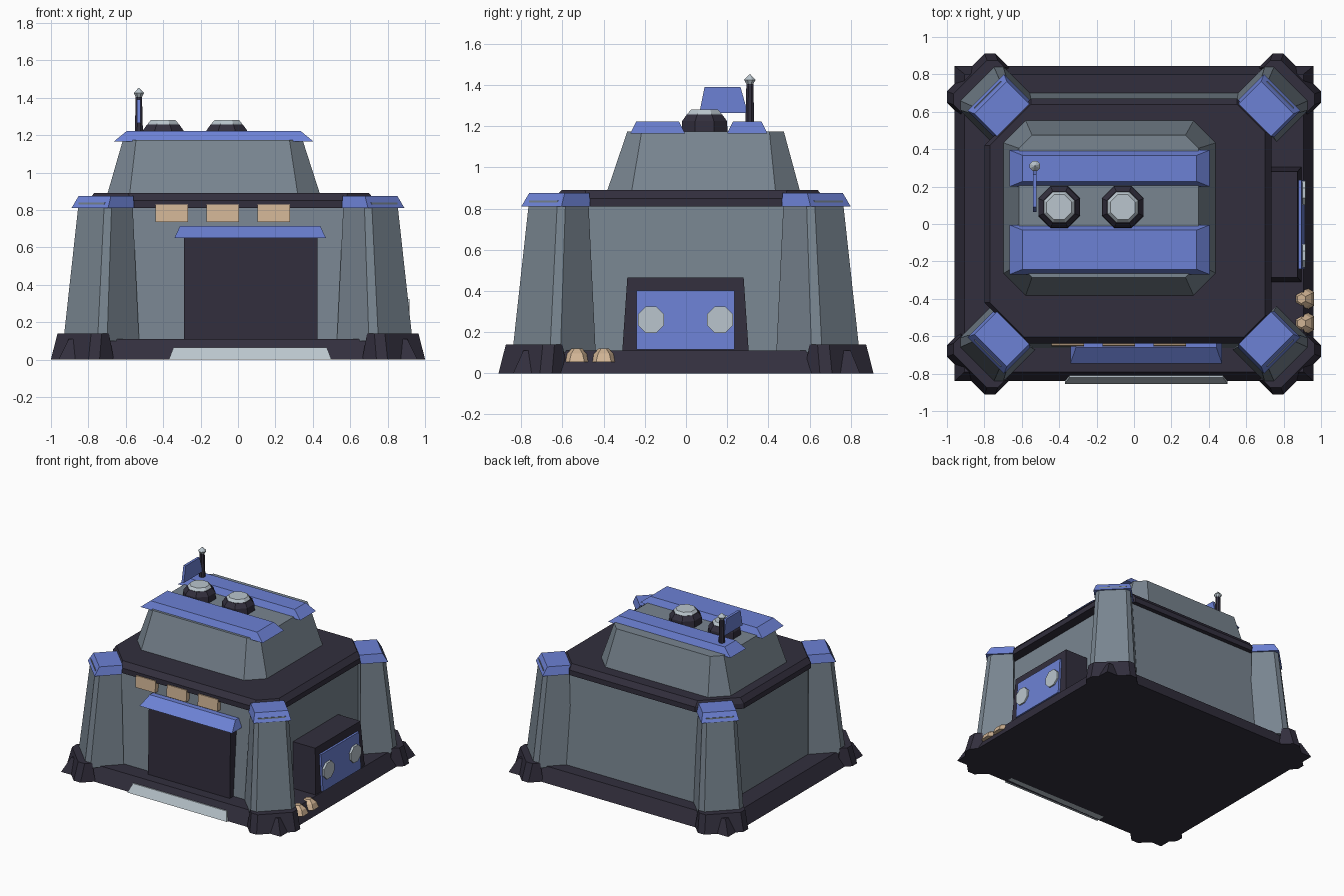
import bpy, bmesh, math

if "Cube" in bpy.data.objects:
    bpy.data.objects.remove(bpy.data.objects["Cube"])

R2 = math.sqrt(2)


def material(name, rgb):
    m = bpy.data.materials.new(name)
    m.diffuse_color = (*rgb, 1)
    m.use_nodes = True
    m.node_tree.nodes["Principled BSDF"].inputs["Base Color"].default_value = m.diffuse_color
    return m


GREY = material("wall grey", (0.19, 0.235, 0.28))
DARK = material("dark trim", (0.032, 0.028, 0.047))
BLUE = material("blue", (0.15, 0.22, 0.66))
TAN = material("tan", (0.64, 0.46, 0.30))
LIGHT = material("light metal", (0.49, 0.56, 0.61))


def loft(name, rings, mat):
    """Closed solid through rings of 3D points with equal counts."""
    bm = bmesh.new()
    vs = [[bm.verts.new(p) for p in r] for r in rings]
    n = len(rings[0])
    bm.faces.new(vs[0][::-1])
    bm.faces.new(vs[-1])
    for a, b in zip(vs, vs[1:]):
        for i in range(n):
            j = (i + 1) % n
            bm.faces.new((a[i], a[j], b[j], b[i]))
    bmesh.ops.recalc_face_normals(bm, faces=bm.faces)
    me = bpy.data.meshes.new(name)
    bm.to_mesh(me)
    bm.free()
    me.materials.append(mat)
    ob = bpy.data.objects.new(name, me)
    bpy.context.collection.objects.link(ob)
    return ob


def rect(x0, x1, y0, y1, z):
    return [(x0, y0, z), (x1, y0, z), (x1, y1, z), (x0, y1, z)]


def chamfered(x0, x1, y0, y1, z, cut):
    """Rectangle with cut corners; cut(x, y) gives the size of each cut."""
    pts = []
    for k, (x, y) in enumerate(((x0, y0), (x1, y0), (x1, y1), (x0, y1))):
        c = cut(x, y)
        a = (x, y - math.copysign(c, y), z)
        b = (x - math.copysign(c, x), y, z)
        pts += [a, b] if k % 2 == 0 else [b, a]
    return pts


def disc(cx, cy, r, z, n=8):
    return [(cx + r * math.cos(math.tau * (i + 0.5) / n),
             cy + r * math.sin(math.tau * (i + 0.5) / n), z) for i in range(n)]


def corner(sx, sy, u0, u1, w, c, z):
    """Outline on a corner diagonal: u runs inward, w is the half width."""
    uv = [(u0, w - c), (u0 + c, w), (u1, w), (u1, -w), (u0 + c, -w), (u0, c - w)]
    if c == 0:
        uv = [(u0, w), (u1, w), (u1, -w), (u0, -w)]
    return [(sx * (0.9 + (v - u) / R2), sy * (0.81 - (u + v) / R2), z) for u, v in uv]


# Base skirt, walls and roof slab
loft("base_skirt", [rect(-0.96, 0.96, -0.84, 0.845, 0),
                    rect(-0.905, 0.905, -0.79, 0.80, 0.11)], DARK)
loft("walls", [rect(-0.76, 0.70, -0.665, 0.70, 0.10),
               rect(-0.72, 0.66, -0.61, 0.635, 0.83)], GREY)
loft("roof_slab", [
    chamfered(-0.80, 0.735, -0.64, 0.67, 0.81, lambda x, y: abs(x) + abs(y) - 1.22),
    chamfered(-0.80, 0.735, -0.64, 0.67, 0.85, lambda x, y: abs(x) + abs(y) - 1.22),
    chamfered(-0.77, 0.70, -0.605, 0.64, 0.89, lambda x, y: abs(x) + abs(y) - 1.19)], DARK)

# Corner towers: foot, pillar and cap
for sx, sy, tag in ((-1, -1, "front_left"), (1, -1, "front_right"),
                    (-1, 1, "back_left"), (1, 1, "back_right")):
    loft(tag + "_foot", [corner(sx, sy, 0, 0.15, 0.184, 0.042, 0),
                         corner(sx, sy, 0.035, 0.13, 0.167, 0.04, 0.14)], DARK)
    loft(tag + "_pillar", [corner(sx, sy, 0.082, 0.36, 0.165, 0.036, 0.10),
                           corner(sx, sy, 0.165, 0.35, 0.125, 0.028, 0.84)], GREY)
    loft(tag + "_cap", [corner(sx, sy, 0.152, 0.35, 0.138, 0, 0.81),
                        corner(sx, sy, 0.19, 0.36, 0.122, 0, 0.875)], BLUE)

# Upper deck with two rails
loft("upper_deck", [chamfered(-0.70, 0.44, -0.385, 0.555, 0.88, lambda x, y: 0.12),
                    chamfered(-0.615, 0.345, -0.285, 0.475, 1.175, lambda x, y: 0.07)], GREY)
for tag, y0, y1 in (("front", -0.27, -0.005), ("back", 0.20, 0.395)):
    loft(tag + "_rail", [rect(-0.665, 0.405, y0, y1, 1.165),
                         rect(-0.595, 0.335, y0 + 0.028, y1 - 0.028, 1.222)], BLUE)

# Roof vents
for tag, x in (("left", -0.40), ("right", -0.06)):
    loft(tag + "_vent", [disc(x, 0.09, 0.122, 1.16), disc(x, 0.09, 0.118, 1.225),
                         disc(x, 0.09, 0.092, 1.258)], DARK)
    loft(tag + "_vent_lid", [disc(x, 0.09, 0.09, 1.25), disc(x, 0.09, 0.088, 1.262),
                             disc(x, 0.09, 0.072, 1.28)], LIGHT)

# Antenna with flag
loft("antenna_mast", [disc(-0.53, 0.31, 0.025, 1.16), disc(-0.53, 0.31, 0.018, 1.41)], DARK)
loft("antenna_tip", [disc(-0.53, 0.31, 0.012, 1.395), disc(-0.53, 0.31, 0.03, 1.425),
                     disc(-0.53, 0.31, 0.003, 1.452)], LIGHT)
flag = [(0.065, 1.265), (0.30, 1.265), (0.265, 1.39), (0.09, 1.39)]
loft("flag", [[(x, y, z) for y, z in flag] for x in (-0.54, -0.52)], BLUE)

# Front door, awning, ramp and windows
loft("door", [rect(-0.29, 0.425, -0.71, -0.6, 0.10),
              rect(-0.29, 0.425, -0.70, -0.6, 0.66)], DARK)
loft("awning", [rect(-0.34, 0.47, -0.745, -0.60, 0.65),
                rect(-0.31, 0.44, -0.66, -0.60, 0.715)], BLUE)
loft("ramp", [rect(-0.37, 0.50, -0.855, -0.78, 0),
              rect(-0.345, 0.475, -0.82, -0.78, 0.065)], LIGHT)
for i, x in enumerate((-0.44, -0.168, 0.105)):
    loft(f"window_{i + 1}", [rect(x, x + 0.173, -0.655, -0.60, 0.737),
                             rect(x, x + 0.173, -0.648, -0.60, 0.828)], TAN)

# Side machine with panel and two round dials
loft("side_box", [rect(0.6, 0.895, -0.31, 0.305, 0.10),
                  rect(0.6, 0.875, -0.285, 0.28, 0.465)], DARK)
loft("side_panel", [rect(0.86, 0.912, -0.24, 0.235, 0.115),
                    rect(0.86, 0.895, -0.24, 0.235, 0.402)], BLUE)
for tag, y in (("front", -0.17), ("back", 0.165)):
    loft(tag + "_dial", [[(x, a, b) for a, b, _ in disc(y, 0.26, 0.069, 0)]
                         for x in (0.89, 0.918)], LIGHT)

# Rocks beside the wall
for i, y in enumerate((-0.53, -0.40)):
    loft(f"rock_{i + 1}", [disc(0.90, y, 0.073, 0.055, 6), disc(0.90, y, 0.055, 0.095, 6),
                           disc(0.895, y, 0.025, 0.12, 6)], TAN)
